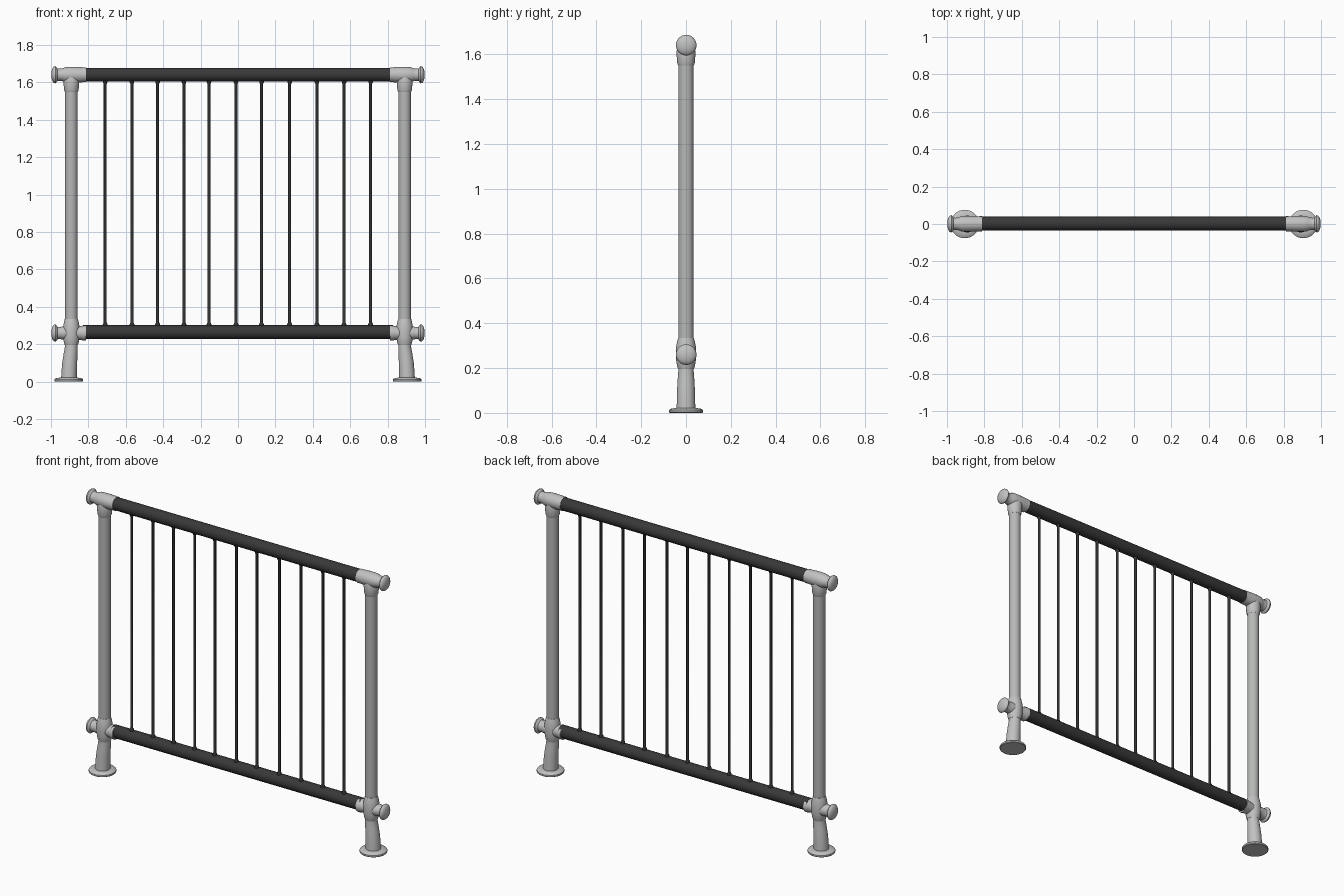
import bpy, bmesh, math
from mathutils import Matrix, Vector

if "Cube" in bpy.data.objects:
    bpy.data.objects.remove(bpy.data.objects["Cube"])


def material(name, rgb):
    m = bpy.data.materials.new(name)
    m.diffuse_color = (*rgb, 1)
    m.use_nodes = True
    m.node_tree.nodes["Principled BSDF"].inputs["Base Color"].default_value = m.diffuse_color
    return m


FITTING = material("light grey metal", (0.53, 0.54, 0.53))
POST = material("grey metal", (0.47, 0.48, 0.47))
RAIL = material("charcoal rail", (0.04, 0.04, 0.04))
BAR = material("dark bar", (0.03, 0.033, 0.035))


def lathe(name, profile, mat, origin=(0, 0, 0), axis="Z", sides=32):
    """Closed turned shape; profile is (distance along axis, radius, optional sideways shift)."""
    bm = bmesh.new()
    rings = []
    for p in profile:
        t, r, shift = p if len(p) == 3 else (*p, 0)
        rings.append([bm.verts.new((r * math.cos(a) + shift, r * math.sin(a), t))
                      for a in (2 * math.pi * i / sides for i in range(sides))])
    for a, b in zip(rings, rings[1:]):
        for i in range(sides):
            j = (i + 1) % sides
            bm.faces.new((a[i], a[j], b[j], b[i]))
    bm.faces.new(rings[0][::-1])
    bm.faces.new(rings[-1])
    if axis == "X":
        bm.transform(Matrix.Rotation(math.pi / 2, 4, "Y"))
    bm.transform(Matrix.Translation(Vector(origin)))
    bmesh.ops.recalc_face_normals(bm, faces=bm.faces)
    me = bpy.data.meshes.new(name)
    bm.to_mesh(me)
    bm.free()
    me.materials.append(mat)
    ob = bpy.data.objects.new(name, me)
    bpy.context.collection.objects.link(ob)
    bpy.ops.object.select_all(action="DESELECT")
    ob.select_set(True)
    bpy.context.view_layer.objects.active = ob
    bpy.ops.object.shade_smooth_by_angle(angle=math.radians(40))
    return ob


TOP, LOW, PX = 1.641, 0.265, 0.891

# Horizontal rails
for name, z in (("top_rail", TOP), ("bottom_rail", LOW)):
    lathe(name, [(-0.83, 0.037), (0.83, 0.037)], RAIL, (0, 0.002, z), "X")

# Vertical bars with small flared ends
for i, x in enumerate((-0.71, -0.567, -0.43, -0.289, -0.155, -0.011,
                       0.126, 0.276, 0.422, 0.567, 0.709)):
    lathe(f"bar_{i + 1}", [(LOW + 0.025, 0.014), (LOW + 0.042, 0.013), (LOW + 0.052, 0.008),
                           (TOP - 0.05, 0.008), (TOP - 0.04, 0.012), (TOP - 0.025, 0.013)],
          BAR, (x, 0, 0), sides=12)

# Sleeve with a domed end knob, given from the outer end inwards
knob = [(0.998, 0.012), (0.995, 0.026), (0.99, 0.038), (0.984, 0.044), (0.977, 0.046),
        (0.972, 0.043), (0.966, 0.034), (0.955, 0.032), (0.94, 0.034)]
top_sleeve = knob + [(0.925, 0.04), (0.90, 0.042), (0.86, 0.042), (0.83, 0.04), (0.812, 0.04)]
low_sleeve = knob + [(0.92, 0.036), (0.87, 0.036), (0.84, 0.037), (0.825, 0.041), (0.812, 0.041)]

for side, s in (("left", -1), ("right", 1)):
    # Post
    lathe(f"{side}_post", [(0.2, 0.034), (TOP, 0.034)], POST, (s * PX, 0, 0))
    # Tee and cross fittings along the rails
    for label, prof, z in (("top_tee", top_sleeve, TOP), ("bottom_cross", low_sleeve, LOW - 0.005)):
        lathe(f"{side}_{label}", [(s * t, r) for t, r in prof], FITTING, (0, 0.001, z), "X")
    # Collars around the post at the fittings
    lathe(f"{side}_top_collar", [(1.55, 0.035), (1.56, 0.039), (1.585, 0.041), (1.61, 0.043),
                                 (1.64, 0.036)], FITTING, (s * PX, 0, 0))
    lathe(f"{side}_bottom_collar", [(0.195, 0.035), (0.21, 0.040), (0.235, 0.044), (0.265, 0.045),
                                    (0.295, 0.044), (0.32, 0.039), (0.335, 0.035)],
          FITTING, (s * PX, 0, 0))
    # Tapered foot leaning slightly outwards, on a round floor plate
    lathe(f"{side}_foot", [(0.012, 0.042, s * 0.013), (0.05, 0.041, s * 0.012),
                           (0.1, 0.040, s * 0.009), (0.15, 0.037, s * 0.004),
                           (0.19, 0.034, 0), (0.24, 0.034, 0)], FITTING, (s * PX, 0, 0))
    lathe(f"{side}_floor_plate", [(0, 0.073), (0.003, 0.076), (0.012, 0.076), (0.018, 0.070),
                                  (0.022, 0.045)], FITTING, (s * 0.905, 0, 0))
